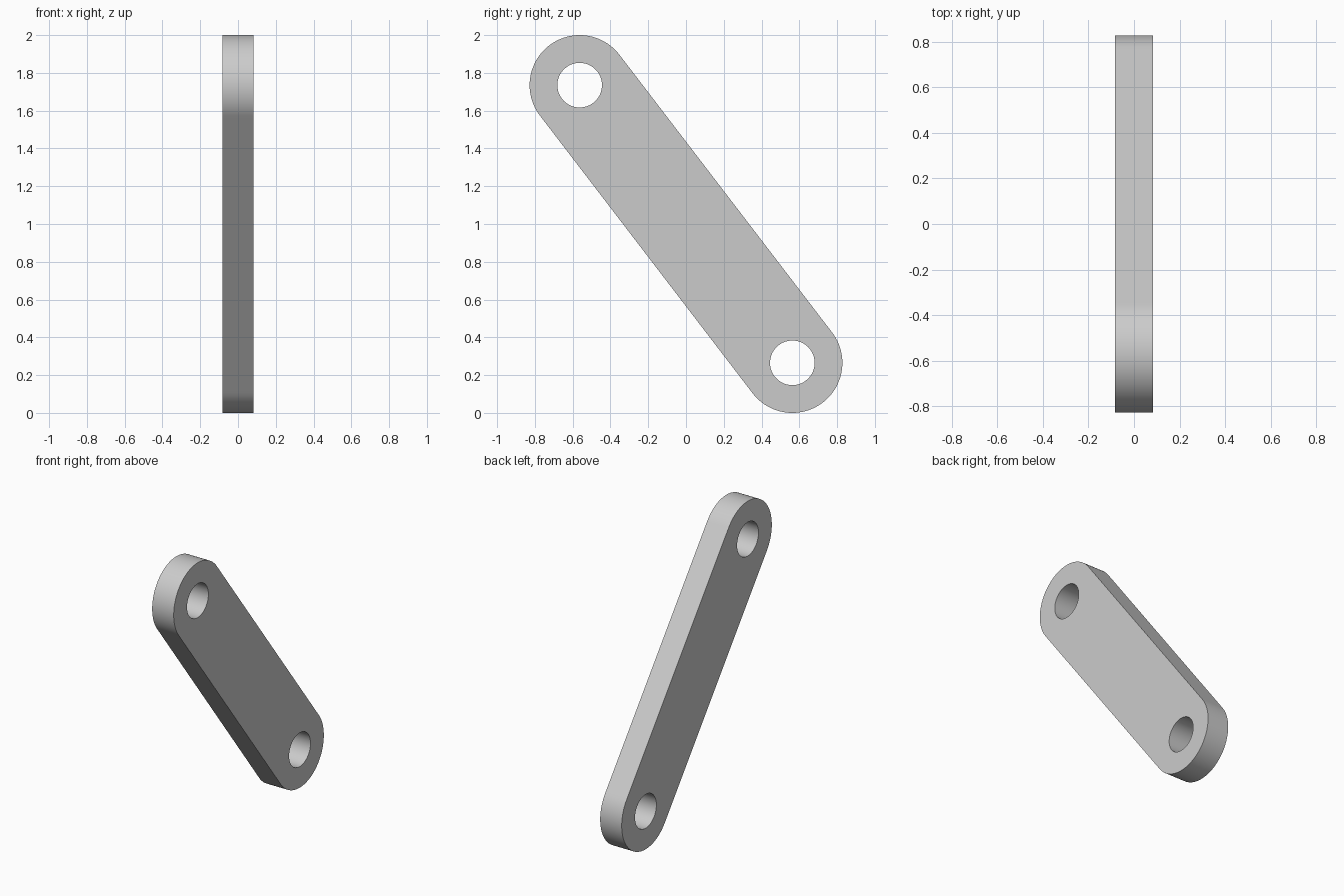
import bpy, bmesh, math
from mathutils import Vector

if "Cube" in bpy.data.objects:
    bpy.data.objects.remove(bpy.data.objects["Cube"])

EYE_Y, EYE_Z = 0.563, 0.735      # eye offset from the link centre
R_OUT, R_HOLE = 0.265, 0.118     # end radius and pin hole radius
HALF_T = 0.083                   # half thickness
N = 96                           # sides of each hole

along = Vector((0, EYE_Y, -EYE_Z))
half_len = along.length
along.normalize()
across = Vector((0, -along.z, along.y))
centre = Vector((-HALF_T, 0, EYE_Z + R_OUT))

bm = bmesh.new()


def vert(u, v):
    return bm.verts.new(centre + along * u + across * v)


def eye(side):
    """Pin eye: round outwards, square where it meets the bar."""
    inner, outer = [], []
    for i in range(N):
        c, s = math.cos(math.tau * i / N), math.sin(math.tau * i / N)
        r = R_OUT if c > -1e-6 else R_OUT / max(abs(c), abs(s))
        inner.append(vert(side * (half_len + R_HOLE * c), R_HOLE * s))
        outer.append(vert(side * (half_len + r * c), r * s))
    for i in range(N):
        j = (i + 1) % N
        bm.faces.new((inner[i], outer[i], outer[j], inner[j]))
    return outer


# Flat outline: two mirrored eyes joined by the straight bar
a, b = eye(1), eye(-1)
for i in range(N * 3 // 8, N * 5 // 8):
    bm.faces.new((a[i], a[i + 1], b[i + 1], b[i]))

# Thickness
res = bmesh.ops.extrude_face_region(bm, geom=bm.faces[:], use_keep_orig=True)
top = [g for g in res["geom"] if isinstance(g, bmesh.types.BMVert)]
bmesh.ops.translate(bm, verts=top, vec=(2 * HALF_T, 0, 0))
bmesh.ops.recalc_face_normals(bm, faces=bm.faces[:])

mesh = bpy.data.meshes.new("link_bar")
bm.to_mesh(mesh)
bm.free()
link = bpy.data.objects.new("link_bar", mesh)
bpy.context.collection.objects.link(link)
bpy.context.view_layer.objects.active = link
link.select_set(True)
bpy.ops.object.shade_smooth_by_angle(angle=math.radians(30))
